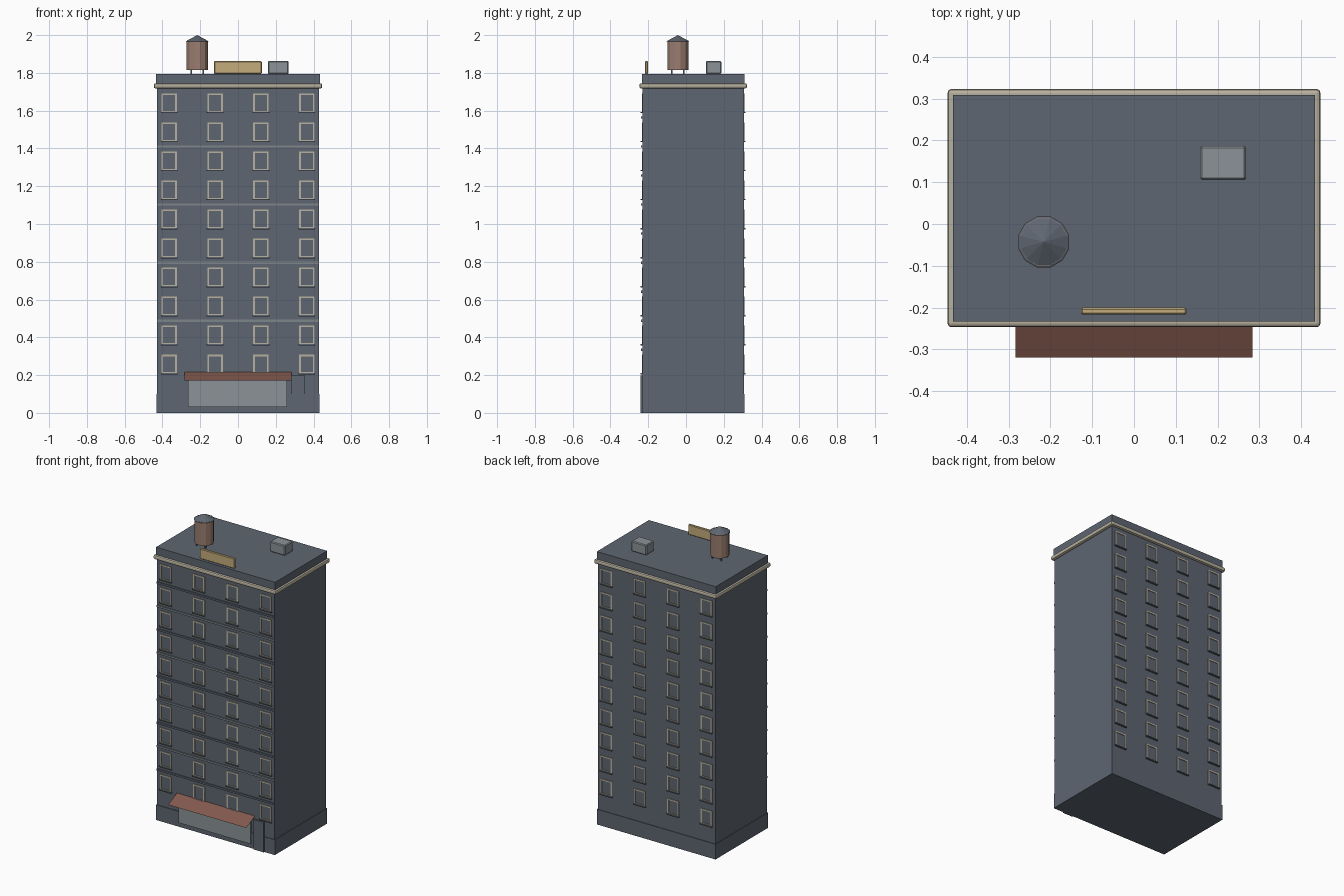
import bpy
import bmesh
from math import radians
from mathutils import Matrix, Vector

cube = bpy.data.objects.get("Cube")
if cube:
    bpy.data.objects.remove(cube, do_unlink=True)


def material(name, r, g, b):
    """Flat material from display values, stored as linear."""
    colour = [c ** 2.2 for c in (r, g, b)] + [1]
    mat = bpy.data.materials.new(name)
    mat.use_nodes = True
    mat.diffuse_color = colour
    mat.node_tree.nodes["Principled BSDF"].inputs["Base Color"].default_value = colour
    return mat


SLATE = material("slate wall", 0.37, 0.40, 0.44)
TRIM = material("pale stone trim", 0.72, 0.69, 0.62)
BELT = material("grey belt", 0.49, 0.52, 0.54)
GLASS = material("shop grey", 0.54, 0.57, 0.59)
AWNING = material("awning red", 0.51, 0.35, 0.31)
WOOD = material("tank wood", 0.60, 0.49, 0.44)
GOLD = material("sign tan", 0.76, 0.67, 0.48)


def finish(name, bm, mat, bevel=0, segments=1):
    mesh = bpy.data.meshes.new(name)
    bm.to_mesh(mesh)
    bm.free()
    mesh.materials.append(mat)
    obj = bpy.data.objects.new(name, mesh)
    bpy.context.collection.objects.link(obj)
    if bevel:
        mod = obj.modifiers.new("Bevel", "BEVEL")
        mod.width = bevel
        mod.segments = segments
    return obj


def boxes(name, mat, ranges, bevel=0, segments=1):
    """One object made of boxes, each given by its low and high corner."""
    bm = bmesh.new()
    for low, high in ranges:
        low, high = Vector(low), Vector(high)
        matrix = Matrix.Translation((low + high) / 2) @ Matrix.Diagonal((high - low).to_4d())
        bmesh.ops.create_cube(bm, size=1, matrix=matrix)
    return finish(name, bm, mat, bevel, segments)


def slab(half_x, half_y, z0, z1):
    return ((-half_x, MID - half_y, z0), (half_x, MID + half_y, z1))


# Building shell
MID, HX, HY = 0.038, 0.428, 0.268
ROOF = 1.795
FRONT, BACK = MID - HY, MID + HY
boxes("tower", SLATE, [slab(HX, HY, 0, 1.74)])
boxes("plinth", SLATE, [slab(0.432, 0.272, 0, 0.1)])
boxes("parapet", SLATE, [slab(0.433, 0.271, 1.735, ROOF)])
boxes("cornice", TRIM, [slab(0.446, 0.285, 1.718, 1.745)], 0.009, 2)

# Windows on the front and back
FLOOR = 0.1537
frames, sills = [], []
for wall, out in ((FRONT, -1), (BACK, 1)):
    def part(x0, x1, z0, z1, depth):
        y0, y1 = sorted((wall - out * 0.002, wall + out * depth))
        return ((x0, y0, z0), (x1, y1, z1))

    for row in range(10):
        top = 1.692 - row * FLOOR
        low = top - 0.098
        for column in range(4):
            x = (column - 1.5) * 0.243
            frames += [part(x - 0.041, x - 0.032, low, top, 0.004),
                       part(x + 0.032, x + 0.041, low, top, 0.004),
                       part(x - 0.032, x + 0.032, top - 0.009, top, 0.004),
                       part(x - 0.032, x + 0.032, low, low + 0.005, 0.004)]
            sills.append(part(x - 0.044, x + 0.044, low - 0.007, low, 0.010))
boxes("window_frames", TRIM, frames)
boxes("window_sills", SLATE, sills)

# Floor bands across the front, alternating in colour
for name, mat, first in (("dark_bands", SLATE, 0), ("grey_bands", BELT, 1)):
    bands = []
    for i in range(first, 9, 2):
        z = 1.564 - i * FLOOR
        bands.append(((-HX, FRONT - 0.007, z - 0.006), (HX, FRONT, z + 0.006)))
    boxes(name, mat, bands)

# Ground floor shop
boxes("shop_window", GLASS, [((-0.265, -0.242, 0.03), (0.26, FRONT, 0.19))])
boxes("door", SLATE, [((0.28, -0.241, 0), (0.355, FRONT, 0.197))])
bm = bmesh.new()
corners = [(-0.284, -0.32, 0.172), (0.284, -0.32, 0.172),
           (0.284, FRONT, 0.216), (-0.284, FRONT, 0.216)]
bm.faces.new([bm.verts.new(c) for c in corners])
finish("awning", bm, AWNING)

# Rooftop sign and air unit
boxes("roof_sign", GOLD, [((-0.127, -0.217, ROOF), (0.126, -0.2, 1.862))], 0.004)
boxes("air_unit", GLASS, [((0.158, 0.105, ROOF), (0.268, 0.187, 1.862))], 0.005)

# Water tank
TX, TY = -0.216, -0.043


def tank_part(name, mat, r0, r1, z0, z1):
    bm = bmesh.new()
    matrix = Matrix.Translation((TX, TY, (z0 + z1) / 2)) @ Matrix.Rotation(radians(15), 4, "Z")
    bmesh.ops.create_cone(bm, cap_ends=True, segments=12, radius1=r0, radius2=r1,
                          depth=z1 - z0, matrix=matrix)
    return finish(name, bm, mat)


tank_part("tank_barrel", WOOD, 0.058, 0.058, 1.815, 1.97)
tank_part("tank_roof", SLATE, 0.063, 0, 1.967, 2.0)
legs = []
for sx in (-1, 1):
    for sy in (-1, 1):
        x, y = TX + sx * 0.032, TY + sy * 0.032
        legs.append(((x - 0.004, y - 0.004, ROOF), (x + 0.004, y + 0.004, 1.82)))
boxes("tank_legs", SLATE, legs)
